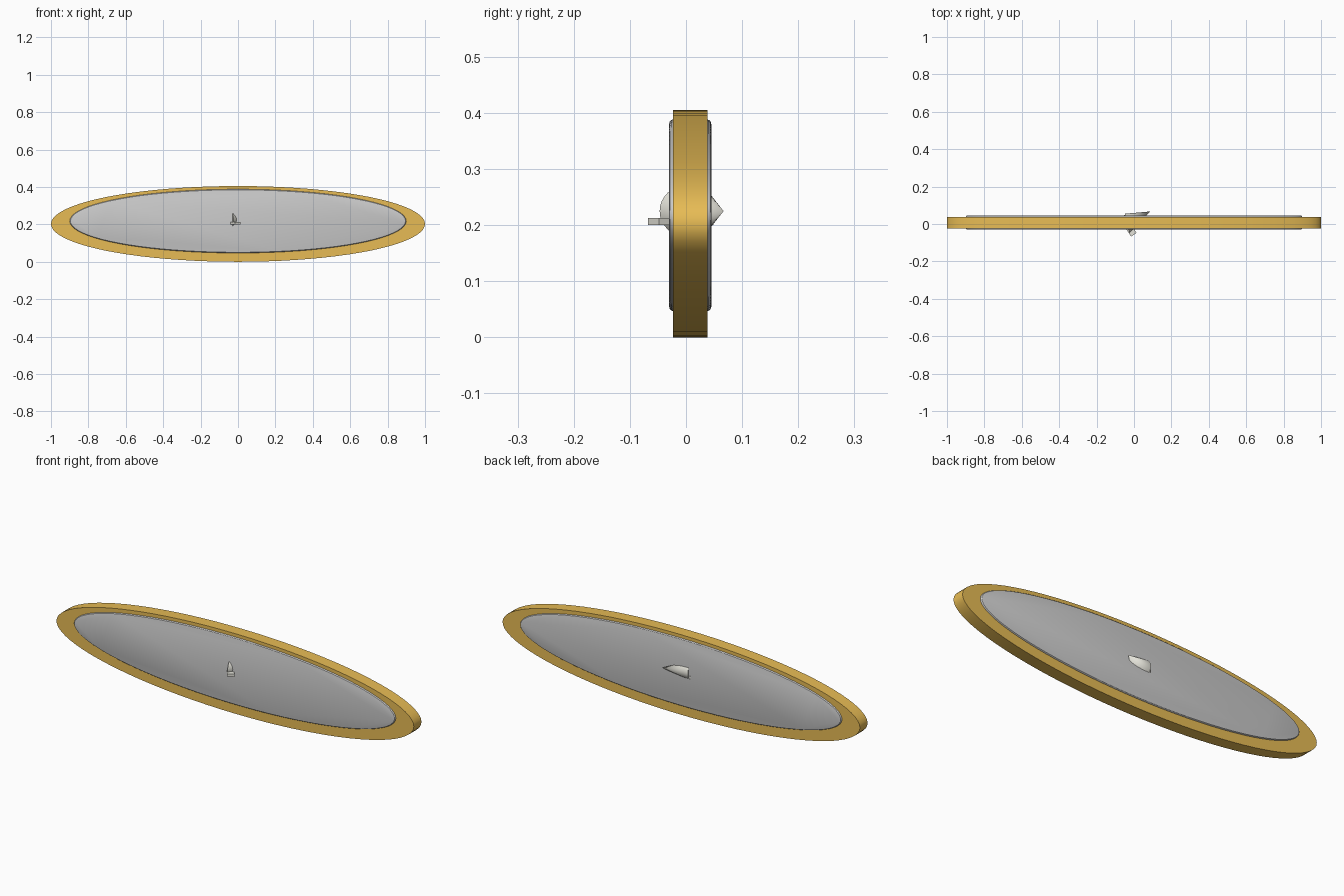
import bpy, bmesh
from math import sin, cos, pi, atan2
from mathutils import Matrix

if "Cube" in bpy.data.objects:
    bpy.data.objects.remove(bpy.data.objects["Cube"])

N = 80


def material(name, color):
    m = bpy.data.materials.new(name)
    m.diffuse_color = color
    m.use_nodes = True
    m.node_tree.nodes["Principled BSDF"].inputs["Base Color"].default_value = m.diffuse_color
    return m


def finish(name, bm, mat=None, smooth=True):
    bmesh.ops.recalc_face_normals(bm, faces=bm.faces)
    me = bpy.data.meshes.new(name)
    bm.to_mesh(me)
    bm.free()
    ob = bpy.data.objects.new(name, me)
    bpy.context.collection.objects.link(ob)
    if mat:
        me.materials.append(mat)
    if smooth:
        bpy.ops.object.select_all(action='DESELECT')
        ob.select_set(True)
        bpy.context.view_layer.objects.active = ob
        bpy.ops.object.shade_smooth_by_angle(angle=pi / 6)
    return ob


def ellipse_disc(name, a, b, zc, profile, mat=None):
    """Capped elliptical disc; profile holds (inset, y) pairs from front to back."""
    bm = bmesh.new()
    rings = [[bm.verts.new(((a - d) * cos(2 * pi * i / N), y, zc + (b - d) * sin(2 * pi * i / N)))
              for i in range(N)] for d, y in profile]
    for r, s in zip(rings, rings[1:]):
        for i in range(N):
            j = (i + 1) % N
            bm.faces.new((r[i], r[j], s[j], s[i]))
    bm.faces.new(rings[0])
    bm.faces.new(rings[-1])
    return finish(name, bm, mat)


gold = material("gold", (0.80, 0.50, 0.09, 1))
ivory = material("ivory", (0.78, 0.77, 0.70, 1))

# Gold oval rim
ellipse_disc("oval_rim", 1.0, 0.2025, 0.2025, [(0, -0.023), (0, 0.038)], gold)

# Grey oval panel with rounded edges, standing proud on both sides
front = [(0.008 * (1 - sin(t * pi / 6)), -0.030 + 0.008 * (1 - cos(t * pi / 6))) for t in range(4)]
back = [(d, 0.015 - y) for d, y in reversed(front)]
ellipse_disc("oval_panel", 0.9, 0.171, 0.2175, front + back)

# Small slanted cone poking through the panel
bm = bmesh.new()
tip = bm.verts.new((0.088, 0.067, 0.225))
base = []
for i in range(32):
    c, s = cos(2 * pi * i / 32), sin(2 * pi * i / 32)
    base.append(bm.verts.new((-0.037 - 0.012 * c, 0.004 + 0.051 * c, 0.225 + 0.047 * s)))
bm.faces.new(base)
for i in range(32):
    bm.faces.new((base[i], base[(i + 1) % 32], tip))
finish("centre_cone", bm, ivory)

# Small bar crossing the panel below the cone
bm = bmesh.new()
bmesh.ops.create_cube(bm, size=1, matrix=(
    Matrix.Translation((-0.033, -0.009, 0.2065))
    @ Matrix.Rotation(atan2(0.55, 0.83), 4, 'Z')
    @ Matrix.Diagonal((0.035, 0.117, 0.013, 1))))
finish("centre_bar", bm, ivory, smooth=False)
